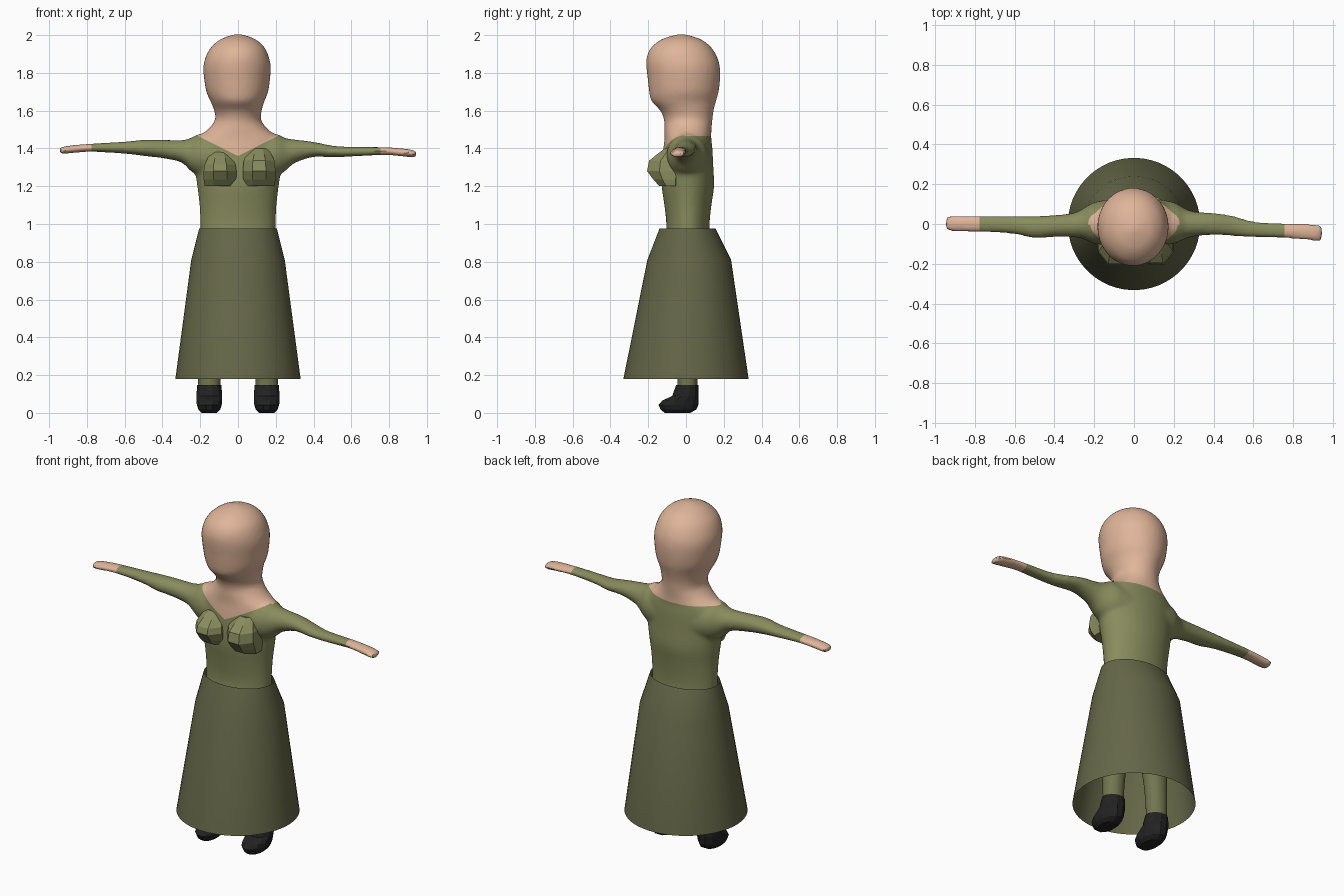
import bpy, bmesh, math
from mathutils import Vector

if "Cube" in bpy.data.objects:
    bpy.data.objects.remove(bpy.data.objects["Cube"])


def material(name, rgb):
    m = bpy.data.materials.new(name)
    m.diffuse_color = (*rgb, 1)
    m.use_nodes = True
    m.node_tree.nodes["Principled BSDF"].inputs["Base Color"].default_value = m.diffuse_color
    return m


SKIN = material("skin", (0.74, 0.46, 0.32))
BLOUSE = material("olive blouse", (0.25, 0.265, 0.11))
LEGGING = material("olive leggings", (0.17, 0.18, 0.08))
SKIRT = material("dark olive skirt", (0.13, 0.135, 0.065))
SHOE = material("black shoe", (0.016, 0.016, 0.017))


def spline(rows, steps):
    """Catmull-Rom interpolation through rows of ring parameters."""
    rows = [Vector(r) for r in rows]
    out = []
    for i in range(len(rows) - 1):
        p0, p1, p2 = rows[max(i - 1, 0)], rows[i], rows[i + 1]
        p3 = rows[min(i + 2, len(rows) - 1)]
        for k in range(steps):
            t = k / steps
            out.append(0.5 * (2 * p1 + (p2 - p0) * t + (2 * p0 - 5 * p1 + 4 * p2 - p3) * t * t
                              + (3 * p1 - p0 - 3 * p2 + p3) * t ** 3))
    return out + [rows[-1]]


def loft(bm, rows, sides, axis="z", steps=1, cap=True):
    """Elliptic rings. z axis: (z, cx, cy, rx, ry); x axis: (x, cy, cz, ry, rz)."""
    rings = []
    for h, a, b, ra, rb in spline(rows, steps):
        ring = []
        for i in range(sides):
            t = math.tau * (i + 0.5) / sides
            u, v = a + ra * math.cos(t), b + rb * math.sin(t)
            ring.append(bm.verts.new((u, v, h) if axis == "z" else (h, u, v)))
        rings.append(ring)
    faces = []
    for r, s in zip(rings, rings[1:]):
        for i in range(sides):
            j = (i + 1) % sides
            faces.append(bm.faces.new((r[i], r[j], s[j], s[i])))
    if cap:
        faces += [bm.faces.new(rings[0]), bm.faces.new(rings[-1])]
    bmesh.ops.recalc_face_normals(bm, faces=faces)


def make(name, bm, *mats):
    me = bpy.data.meshes.new(name)
    bm.to_mesh(me)
    bm.free()
    for m in mats:
        me.materials.append(m)
    ob = bpy.data.objects.new(name, me)
    bpy.context.collection.objects.link(ob)
    return ob


def activate(ob):
    bpy.ops.object.select_all(action="DESELECT")
    ob.select_set(True)
    bpy.context.view_layer.objects.active = ob


# Body: hips, torso, neck and head in one loft
bm = bmesh.new()
loft(bm, [
    (0.74, 0, 0, .17, .11), (0.82, 0, .005, .195, .125), (0.98, 0, .01, .199, .114),
    (1.10, 0, .01, .204, .125), (1.20, 0, .01, .216, .139), (1.30, 0, .008, .230, .137),
    (1.40, 0, .01, .238, .130), (1.44, 0, .01, .230, .125), (1.47, 0, .01, .200, .124),
    (1.50, 0, .01, .160, .125), (1.55, 0, .012, .122, .128), (1.60, 0, .005, .126, .141),
    (1.65, -.003, -.012, .143, .171), (1.70, -.004, -.011, .164, .184),
    (1.77, -.005, -.011, .175, .192), (1.83, -.005, -.015, .179, .195),
    (1.88, -.004, -.021, .169, .188), (1.93, -.002, -.025, .146, .163),
    (1.97, 0, -.025, .105, .118), (1.99, 0, -.025, .065, .072), (2.004, 0, -.025, .02, .02),
], 32, steps=3)

# Arms: shared shoulder flare, then each side's own pose
shoulder = [(.10, .01, 1.35, .12, .12), (.20, .005, 1.365, .105, .113), (.25, .002, 1.368, .08, .088)]
left = [(.30, -.005, 1.385, .062, .059), (.40, -.010, 1.397, .055, .049), (.50, -.016, 1.403, .056, .043),
        (.60, -.005, 1.404, .046, .032), (.77, 0, 1.404, .041, .022), (.86, .001, 1.398, .040, .021),
        (.92, .002, 1.391, .039, .020), (.946, .002, 1.389, .033, .015)]
right = [(.30, 0, 1.385, .063, .063), (.40, 0, 1.395, .056, .040), (.50, -.010, 1.384, .051, .031),
         (.60, -.027, 1.383, .040, .026), (.77, -.035, 1.386, .038, .021), (.86, -.040, 1.380, .041, .021),
         (.92, -.044, 1.373, .043, .020), (.946, -.045, 1.370, .037, .015)]
for s, arm in ((-1, left), (1, right)):
    loft(bm, [(s * r[0], *r[1:]) for r in shoulder + arm], 20, axis="x", steps=3)

# Legs under the skirt
for s in (-1, 1):
    loft(bm, [(.11, s * .152, .008, .060, .054), (.25, s * .150, .008, .063, .057),
              (.45, s * .135, .008, .073, .067), (.80, s * .100, .005, .092, .095)], 16, steps=2)

# Fuse everything into one skin
body = make("body", bm, BLOUSE, SKIN, LEGGING)
activate(body)
mod = body.modifiers.new("fuse", "REMESH")
mod.mode = "VOXEL"
mod.voxel_size = 0.012
bpy.ops.object.modifier_apply(modifier="fuse")
mod = body.modifiers.new("soften", "SMOOTH")
mod.factor, mod.iterations = 0.5, 5
bpy.ops.object.modifier_apply(modifier="soften")

# Cut crisp neckline and cuffs, then colour by region
bm = bmesh.new()
bm.from_mesh(body.data)


def cut(point, normal, rule):
    fs = [f for f in bm.faces if rule(f.calc_center_median())]
    es = {e for f in fs for e in f.edges}
    vs = {v for f in fs for v in f.verts}
    bmesh.ops.bisect_plane(bm, geom=list(vs) + list(es) + fs, plane_co=point, plane_no=normal, dist=1e-5)


for s, wrist in ((-1, .775), (1, .755)):
    cut((s * wrist, 0, 0), (1, 0, 0), lambda c: c.x * s > .7)
    cut((0, 0, 1.36), (-.5 * s, 0, 1), lambda c: c.y < 0 and c.x * s > -.02 and 1.3 < c.z < 1.55)
cut((0, 0, 1.465), (0, 0, 1), lambda c: c.y >= 0 and 1.4 < c.z < 1.55)
body.data.materials.clear()
for m in (BLOUSE, SKIN, LEGGING):
    body.data.materials.append(m)
for f in bm.faces:
    c = f.calc_center_median()
    neck = c.z > (1.36 + .5 * abs(c.x) if c.y < 0 else 1.465) and abs(c.x) < .24
    hand = c.x < -.775 or c.x > .755
    f.material_index = 1 if neck or hand else 2 if c.z < .75 else 0
bm.to_mesh(body.data)
bm.free()
activate(body)
bpy.ops.object.shade_smooth_by_angle(angle=math.radians(35))

# Bust: two chunky faceted forms, one sitting higher
for name, x, lift in (("left_bust", -.095, 0), ("right_bust", .112, .02)):
    bm = bmesh.new()
    loft(bm, [(1.20, x, -.080, .088, .065), (1.235, x, -.090, .094, .090), (1.28, x, -.095, .094, .120),
              (1.315 + lift, x, -.092, .088, .112), (1.35 + lift, x, -.080, .070, .078),
              (1.38 + lift, x, -.07, .05, .045)], 8)
    make(name, bm, BLOUSE)

# Skirt: open flared shell
bm = bmesh.new()
loft(bm, [(.18, 0, 0, .332, .332), (.81, 0, .017, .248, .222), (.977, 0, .008, .206, .148)], 56, cap=False)
activate(make("skirt", bm, SKIRT))
bpy.ops.object.shade_smooth_by_angle(angle=math.radians(40))

# Shoes: faceted, toes forward
for s, name in ((-1, "left_shoe"), (1, "right_shoe")):
    x = s * .152
    bm = bmesh.new()
    loft(bm, [(0, x, -.045, .042, .070), (.018, x, -.040, .060, .098), (.042, x, -.040, .068, .109),
              (.065, x, -.030, .071, .099), (.09, x, -.003, .071, .072), (.147, x, .006, .066, .061)], 12)
    make(name, bm, SHOE)
